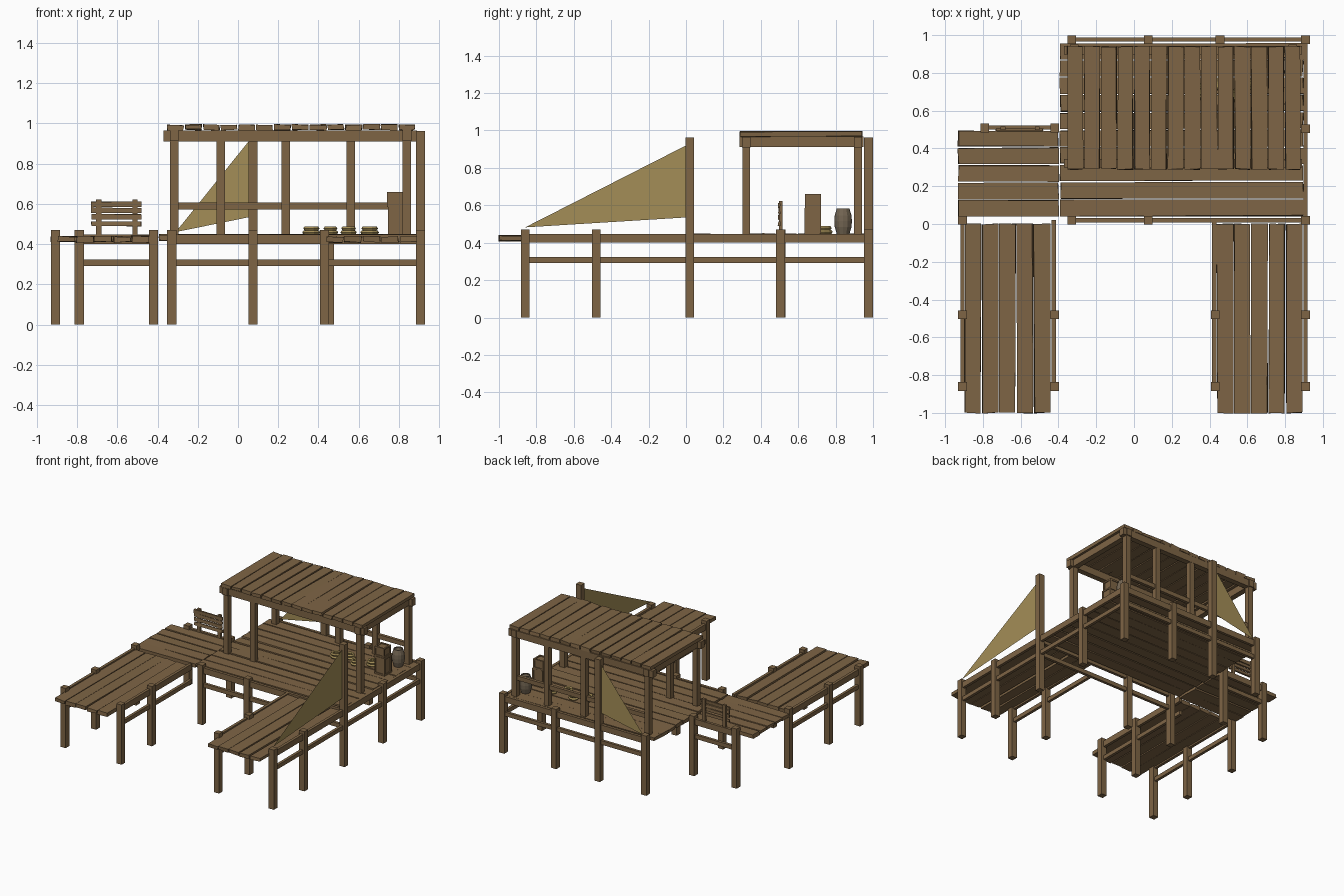
import bpy, bmesh, math, random
from mathutils import Matrix, Vector

if "Cube" in bpy.data.objects:
    bpy.data.objects.remove(bpy.data.objects["Cube"])
random.seed(4)

def material(name, col):
    m = bpy.data.materials.new(name)
    m.diffuse_color = (*col, 1)
    m.use_nodes = True
    m.node_tree.nodes["Principled BSDF"].inputs["Base Color"].default_value = m.diffuse_color
    return m

WOOD = material("wood", (0.21, 0.13, 0.06))
CANVAS = material("canvas", (0.37, 0.27, 0.095))
STRAW = material("straw", (0.37, 0.27, 0.095))
GREY = material("weathered wood", (0.17, 0.13, 0.085))

def finish(name, bm, mat):
    me = bpy.data.meshes.new(name)
    bm.to_mesh(me)
    bm.free()
    me.materials.append(mat)
    ob = bpy.data.objects.new(name, me)
    bpy.context.collection.objects.link(ob)
    return ob

def add_box(bm, x0, x1, y0, y1, z0, z1, jitter=0.0):
    mid = Vector(((x0 + x1) / 2, (y0 + y1) / 2, (z0 + z1) / 2))
    m = Matrix.Translation(mid) @ Matrix.Diagonal((x1 - x0, y1 - y0, z1 - z0, 1))
    for v in bmesh.ops.create_cube(bm, size=1, matrix=m)["verts"]:
        v.co += Vector([random.uniform(-jitter, jitter) for _ in range(3)])

def boxes(name, specs, mat=WOOD, jitter=0.0):
    bm = bmesh.new()
    for s in specs:
        add_box(bm, *s, jitter=jitter)
    return finish(name, bm, mat)

def planks(name, axis, lo, hi, a0, a1, z0, z1, count):
    # parallel boards filling lo..hi, each running a0..a1
    step = (hi - lo) / count
    specs = []
    for i in range(count):
        s, e = lo + i * step + 0.004, lo + (i + 1) * step - 0.004
        specs.append((s, e, a0, a1, z0, z1) if axis == "y" else (a0, a1, s, e, z0, z1))
    return boxes(name, specs, jitter=0.004)

# decking
planks("main_deck", "x", 0.04, 0.96, -0.39, 0.895, 0.42, 0.447, 10)
planks("side_deck", "x", 0.035, 0.50, -0.93, -0.40, 0.413, 0.438, 5)
planks("left_jetty", "y", -0.90, -0.44, -1.0, 0.0, 0.41, 0.437, 5)
planks("right_jetty", "y", 0.435, 0.895, -1.0, 0.0, 0.41, 0.437, 5)

# piles
H = 0.023
piles = [(x, y, 0.47) for x in (-0.908, -0.42, 0.43, 0.908) for y in (-0.86, -0.48)]
piles += [(-0.908, 0.02, 0.47), (-0.33, 0.02, 0.47), (0.075, 0.02, 0.47), (0.908, 0.02, 0.962),
          (0.908, 0.505, 0.47), (0.908, 0.976, 0.47), (0.455, 0.976, 0.47),
          (0.075, 0.976, 0.962), (-0.33, 0.976, 0.47), (-0.42, 0.508, 0.47), (-0.79, 0.508, 0.47)]
boxes("piles", [(x - H, x + H, y - H, y + H, 0, h) for x, y, h in piles])

# upper and lower side rails between piles
rails = []
for z0, z1 in ((0.40, 0.447), (0.292, 0.324)):
    rails += [(x - 0.011, x + 0.011, -0.86, 0.02, z0, z1) for x in (-0.908, -0.425, 0.425)]
    rails += [(0.897, 0.919, -0.86, 0.976, z0, z1)]
    rails += [(a, b, y - 0.011, y + 0.011, z0, z1) for a, b, y in
              ((-0.33, 0.908, 0.02), (-0.33, 0.908, 0.976), (-0.79, -0.42, 0.51))]
boxes("side_rails", rails)

# shelter
P = 0.021
posts = [(x, 0.322) for x in (-0.317, -0.085, 0.84)] + [(x, 0.92) for x in (-0.317, 0.238, 0.56, 0.84)]
boxes("shelter_posts", [(x - P, x + P, y - P, y + P, 0.44, 0.92) for x, y in posts])
boxes("roof_beams", [(-0.37, 0.89, y - 0.022, y + 0.022, 0.91, 0.965) for y in (0.322, 0.92)]
      + [(x - 0.022, x + 0.022, 0.285, 0.95, 0.912, 0.967) for x in (-0.317, 0.84)])
boxes("shelter_handrail", [(-0.317, 0.84, 0.908, 0.932, 0.572, 0.606)])
planks("roof_boards", "y", -0.355, 0.885, 0.29, 0.94, 0.968, 0.994, 14)

# backrest fence on the side deck
boxes("fence_posts", [(x - 0.013, x + 0.013, 0.497, 0.515, 0.44, 0.622) for x in (-0.693, -0.512)])
boxes("fence_slats", [(-0.73, -0.482, 0.493, 0.503, z - 0.012, z + 0.012)
                      for z in (0.502, 0.536, 0.568, 0.598)], jitter=0.003)

# triangular sails
def sail(name, pts):
    bm = bmesh.new()
    bm.faces.new([bm.verts.new(p) for p in pts])
    finish(name, bm, CANVAS)
sail("right_sail", [(0.908, -0.86, 0.482), (0.908, 0.0, 0.535), (0.908, 0.0, 0.92)])
sail("back_sail", [(-0.31, 0.976, 0.46), (0.06, 0.976, 0.535), (0.06, 0.976, 0.92)])

# crates with edge battens
def crate(name, x, y, z, w, h):
    r, b = w / 2, 0.012
    specs = [(x - r + 0.006, x + r - 0.006, y - r + 0.006, y + r - 0.006, z + 0.002, z + h - 0.006)]
    for sx in (-1, 1):
        for sy in (-1, 1):
            cx, cy = x + sx * (r - b / 2), y + sy * (r - b / 2)
            specs.append((cx - b / 2, cx + b / 2, cy - b / 2, cy + b / 2, z, z + h))
    for zz in (z, z + h - b):
        for s in (-1, 1):
            c = s * (r - b / 2)
            specs.append((x - r, x + r, y + c - b / 2, y + c + b / 2, zz, zz + b))
            specs.append((x + c - b / 2, x + c + b / 2, y - r, y + r, zz, zz + b))
    boxes(name, specs)
crate("lower_crate", 0.79, 0.678, 0.447, 0.09, 0.138)
crate("upper_crate", 0.785, 0.68, 0.585, 0.085, 0.075)

def ring_solid(name, x, y, profile, sides, mat):
    # stacked rings with capped ends
    bm = bmesh.new()
    rings = [[bm.verts.new((x + r * math.cos(2 * math.pi * i / sides),
                            y + r * math.sin(2 * math.pi * i / sides), z))
              for i in range(sides)] for r, z in profile]
    for a, b in zip(rings, rings[1:]):
        for i in range(sides):
            j = (i + 1) % sides
            bm.faces.new((a[i], a[j], b[j], b[i]))
    bm.faces.new(rings[0][::-1])
    bm.faces.new(rings[-1])
    return finish(name, bm, mat)
ring_solid("barrel", 0.81, 0.84, [(0.034, 0.447), (0.045, 0.485), (0.047, 0.515), (0.045, 0.545),
           (0.034, 0.582), (0.029, 0.582), (0.029, 0.574)], 12, GREY)

# rope coils
def coil(name, x, y, r):
    bm = bmesh.new()
    n, m, t = 10, 5, 0.011
    for rad, z in ((r, 0.458), (r * 0.85, 0.478), (r * 0.45, 0.458)):
        g = [[bm.verts.new((x + (rad + t * math.cos(q)) * math.cos(p),
                            y + (rad + t * math.cos(q)) * math.sin(p), z + t * math.sin(q)))
              for q in [2 * math.pi * k / m for k in range(m)]]
             for p in [2 * math.pi * k / n for k in range(n)]]
        for i in range(n):
            for k in range(m):
                a, b, l = g[i], g[(i + 1) % n], (k + 1) % m
                bm.faces.new((a[k], b[k], b[l], a[l]))
    finish(name, bm, STRAW)
for i, (x, y, r) in enumerate([(0.365, 0.70, 0.035), (0.46, 0.74, 0.028),
                               (0.55, 0.68, 0.03), (0.655, 0.74, 0.036)]):
    coil("rope_coil_%d" % (i + 1), x, y, r)
